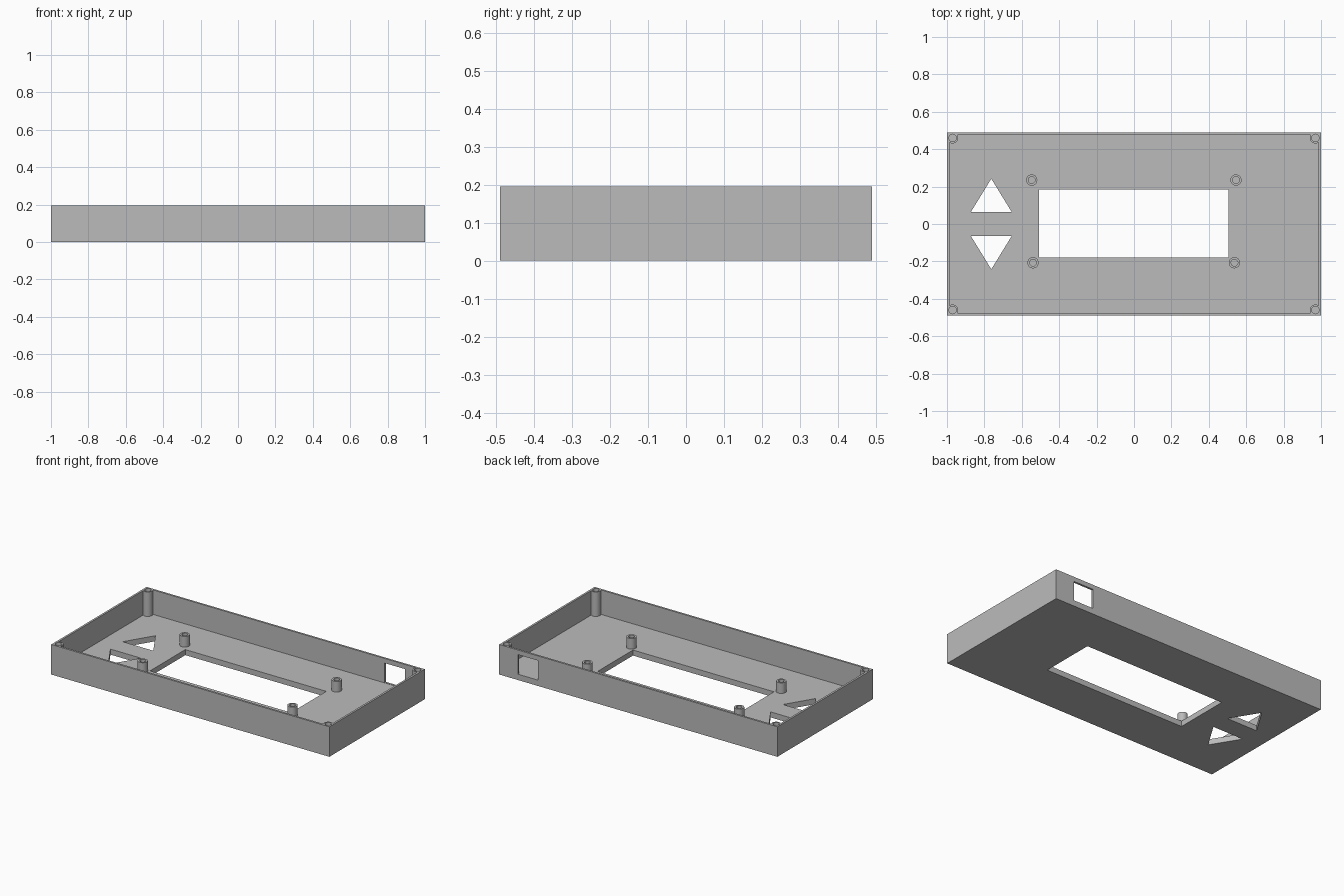
import bpy, bmesh
from mathutils import Matrix

cube = bpy.data.objects.get("Cube")
if cube:
    bpy.data.objects.remove(cube, do_unlink=True)

W, D, H = 1.0, 0.49, 0.195      # half width, half depth, height
WALL, FLOOR = 0.013, 0.036
BOSS_TOP = 0.105

grey = bpy.data.materials.new("plain grey")
grey.use_nodes = True
colour = (0.5, 0.5, 0.5, 1)
grey.diffuse_color = colour
grey.node_tree.nodes["Principled BSDF"].inputs["Base Color"].default_value = colour


def finish(name, bm):
    bmesh.ops.recalc_face_normals(bm, faces=bm.faces)
    mesh = bpy.data.meshes.new(name)
    bm.to_mesh(mesh)
    bm.free()
    mesh.materials.append(grey)
    obj = bpy.data.objects.new(name, mesh)
    bpy.context.collection.objects.link(obj)
    return obj


def prism(name, outline, z0, z1):
    """Extrude an xy outline from z0 to z1."""
    bm = bmesh.new()
    face = bm.faces.new([bm.verts.new((x, y, z0)) for x, y in outline])
    top = bmesh.ops.extrude_face_region(bm, geom=[face])["geom"]
    verts = [g for g in top if isinstance(g, bmesh.types.BMVert)]
    bmesh.ops.translate(bm, verts=verts, vec=(0, 0, z1 - z0))
    return finish(name, bm)


def box(name, x0, x1, y0, y1, z0, z1):
    return prism(name, [(x0, y0), (x1, y0), (x1, y1), (x0, y1)], z0, z1)


def pegs(name, points, radius, z0, z1):
    """One object with an upright cylinder at each point."""
    bm = bmesh.new()
    for x, y in points:
        bmesh.ops.create_cone(bm, cap_ends=True, segments=32, radius1=radius,
                              radius2=radius, depth=z1 - z0,
                              matrix=Matrix.Translation((x, y, (z0 + z1) / 2)))
    return finish(name, bm)


def combine(target, other, operation):
    mod = target.modifiers.new(operation.lower(), 'BOOLEAN')
    mod.operation = operation
    mod.solver = 'EXACT'
    mod.object = other
    bpy.context.view_layer.objects.active = target
    bpy.ops.object.modifier_apply(modifier=mod.name)
    bpy.data.objects.remove(other, do_unlink=True)


# Open tray
tray = box("enclosure_tray", -W, W, -D, D, 0, H)
combine(tray, box("cavity", -W + WALL, W - WALL, -D + WALL, D - WALL, FLOOR, H + 0.1), 'DIFFERENCE')

# Corner screw posts, and bosses around the display window
corners = [(x, y) for x in (-0.97, 0.97) for y in (-0.46, 0.46)]
mounts = [(-0.547, 0.235), (0.545, 0.235), (-0.54, -0.207), (0.537, -0.207)]
combine(tray, pegs("corner_posts", corners, 0.0295, FLOOR / 2, H), 'UNION')
combine(tray, pegs("display_bosses", mounts, 0.03, FLOOR / 2, BOSS_TOP), 'UNION')
combine(tray, pegs("corner_holes", corners, 0.02, FLOOR, H + 0.1), 'DIFFERENCE')
combine(tray, pegs("boss_holes", mounts, 0.018, FLOOR, BOSS_TOP + 0.05), 'DIFFERENCE')

# Display window and cable opening in the back wall
combine(tray, box("window", -0.508, 0.506, -0.178, 0.184, -0.1, 0.06), 'DIFFERENCE')
combine(tray, box("cable_opening", 0.72, 0.865, D - 0.03, D + 0.1, FLOOR + 0.002, 0.165), 'DIFFERENCE')

# Up and down arrow button openings
for side in (1, -1):
    arrow = [(-0.873, side * 0.063), (-0.653, side * 0.063), (-0.763, side * 0.242)]
    combine(tray, prism("arrow", arrow, -0.1, 0.1), 'DIFFERENCE')

# Round the posts' shading, keep the edges crisp
bpy.ops.object.select_all(action='DESELECT')
tray.select_set(True)
bpy.context.view_layer.objects.active = tray
bpy.ops.object.shade_smooth_by_angle(angle=0.52)
